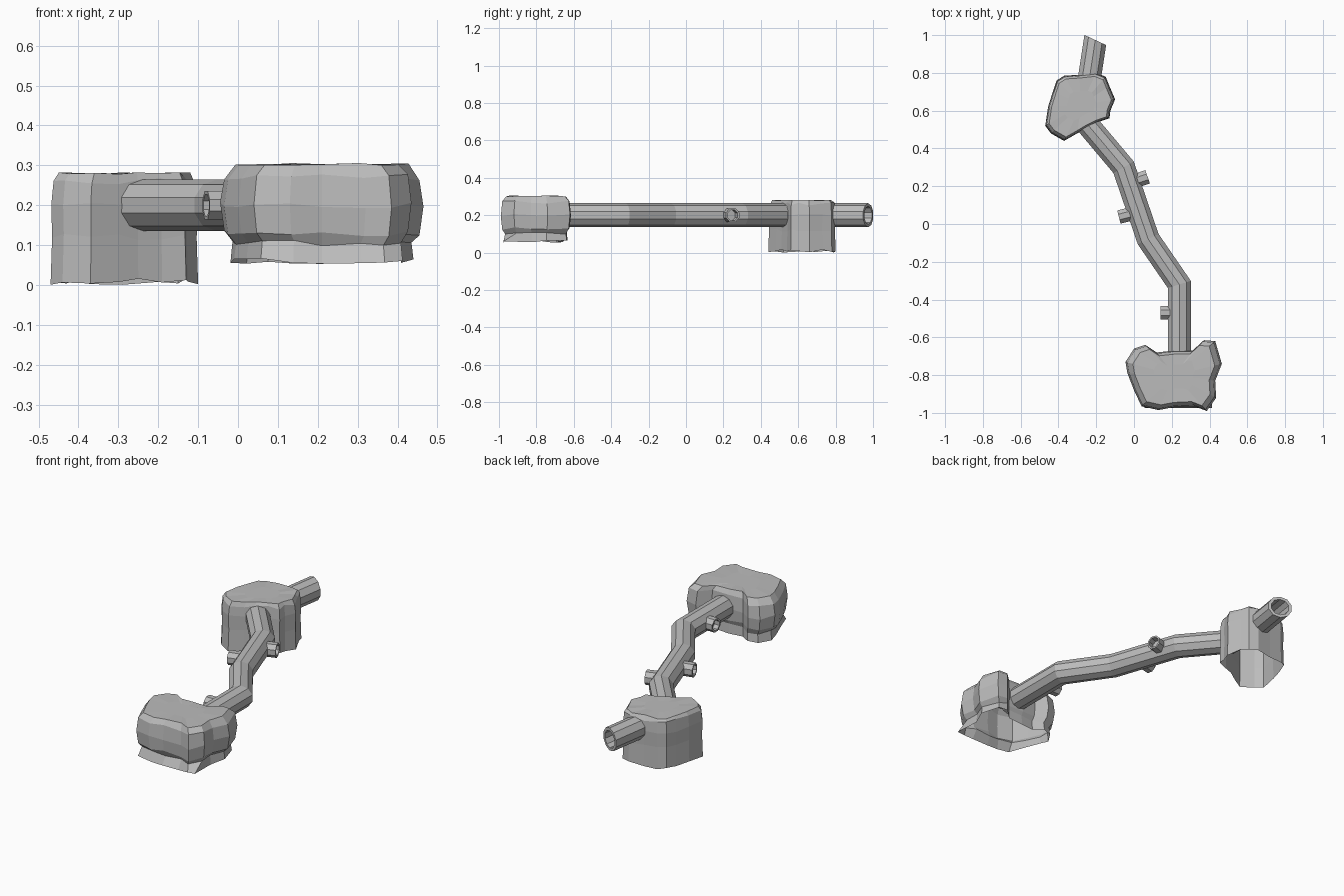
import bpy, bmesh, math, random
from mathutils import Vector

random.seed(4)
if "Cube" in bpy.data.objects:
    bpy.data.objects.remove(bpy.data.objects["Cube"])

stone = bpy.data.materials.new("plain_grey")
stone.use_nodes = True
GREY = (0.5, 0.5, 0.5, 1)
stone.diffuse_color = GREY
stone.node_tree.nodes["Principled BSDF"].inputs["Base Color"].default_value = GREY


def finish(bm, name):
    bmesh.ops.recalc_face_normals(bm, faces=bm.faces)
    mesh = bpy.data.meshes.new(name)
    bm.to_mesh(mesh)
    bm.free()
    mesh.materials.append(stone)
    obj = bpy.data.objects.new(name, mesh)
    bpy.context.collection.objects.link(obj)


def bridge(bm, a, b):
    n = len(a)
    for i in range(n):
        bm.faces.new((a[i], a[(i + 1) % n], b[(i + 1) % n], b[i]))


def hollow_tube(name, path, radius, sides, end_normal=None, depth=0.1):
    """Level mitred tube along an x, y path, with a recess in its last end."""
    bm = bmesh.new()
    pts = [Vector((x, y, 0.2)) for x, y in path]
    up = Vector((0, 0, 1))

    def ring(p, normal, along, r):
        across = normal.cross(up).normalized()
        widen = 1 / max(0.5, normal.dot(along))
        out = []
        for k in range(sides):
            a = 2 * math.pi * (k + 0.5) / sides
            out.append(bm.verts.new(p + across * math.cos(a) * r * widen + up * math.sin(a) * r))
        return out

    rings = []
    for i, p in enumerate(pts):
        before = (p - pts[max(i - 1, 0)]).normalized()
        after = (pts[min(i + 1, len(pts) - 1)] - p).normalized()
        along = before if before.length else after
        normal = (before + after).normalized()
        if i == len(pts) - 1 and end_normal:
            normal = Vector((*end_normal, 0)).normalized()
        rings.append(ring(p, normal, along, radius))
    rings.append(ring(pts[-1], normal, along, radius * 0.75))
    rings.append(ring(pts[-1] - along * depth, normal, along, radius * 0.75))
    for a, b in zip(rings, rings[1:]):
        bridge(bm, a, b)
    bm.faces.new(rings[0])
    bm.faces.new(rings[-1])
    finish(bm, name)


def boulder(name, outline, centre, levels, lip=None):
    """Open-bottomed rock lofted from one outline; levels are (height, scale)."""
    bm = bmesh.new()
    cx, cy = centre
    rings = []
    for j, (z, s) in enumerate(levels):
        ring = []
        for x, y in outline:
            px, py = cx + (x - cx) * s, cy + (y - cy) * s
            # flare the bottom edge forward into a lip
            if lip and j == 0 and y < cy - 0.1:
                py = lip
            wobble = random.uniform(-1, 1) * (0.003 if j == len(levels) - 1 else 0.008)
            ring.append(bm.verts.new((px, py, max(0, z + wobble))))
        rings.append(ring)
    for a, b in zip(rings, rings[1:]):
        bridge(bm, a, b)
    # gently faceted crown
    inner = [bm.verts.new((cx + (v.co.x - cx) * 0.5, cy + (v.co.y - cy) * 0.5, levels[-1][0]))
             for v in rings[-1]]
    bridge(bm, rings[-1], inner)
    bm.faces.new(inner)
    finish(bm, name)


# Bent hollow log
hollow_tube("log", [(0.24, -0.76), (0.24, -0.32), (0.075, -0.08), (-0.055, 0.30),
                    (-0.24, 0.52), (-0.25, 0.68), (-0.205, 0.974)],
            0.064, 10, end_normal=(0.42, 0.9), depth=0.12)

# Broken branch stubs
hollow_tube("branch_stub_right", [(-0.03, 0.215), (0.072, 0.25)], 0.04, 8, depth=0.04)
hollow_tube("branch_stub_left", [(0.03, 0.065), (-0.08, 0.037)], 0.039, 8, depth=0.04)
hollow_tube("branch_stub_front", [(0.22, -0.47), (0.14, -0.47)], 0.039, 8, depth=0.03)

# Front boulder with flared lower lip
boulder("front_boulder",
        [(-0.045, -0.73), (0, -0.66), (0.06, -0.64), (0.12, -0.68), (0.21, -0.67),
         (0.31, -0.67), (0.37, -0.615), (0.43, -0.62), (0.465, -0.74), (0.43, -0.83),
         (0.435, -0.92), (0.385, -0.99), (0.32, -0.965), (0.21, -0.97), (0.13, -0.985),
         (0.04, -0.965), (0, -0.88), (-0.035, -0.79)],
        (0.215, -0.8),
        [(0.06, 0.9), (0.105, 0.88), (0.13, 0.96), (0.2, 1), (0.27, 0.96), (0.303, 0.85)],
        lip=-0.975)

# Back boulder
boulder("back_boulder",
        [(-0.41, 0.76), (-0.37, 0.785), (-0.29, 0.79), (-0.2, 0.8), (-0.15, 0.78),
         (-0.13, 0.73), (-0.1, 0.66), (-0.125, 0.6), (-0.13, 0.56), (-0.19, 0.54),
         (-0.25, 0.51), (-0.3, 0.48), (-0.37, 0.44), (-0.44, 0.48), (-0.47, 0.52),
         (-0.455, 0.62), (-0.43, 0.7)],
        (-0.28, 0.63),
        [(0.008, 1), (0.12, 0.98), (0.2, 0.99), (0.26, 0.96), (0.28, 0.89)])
